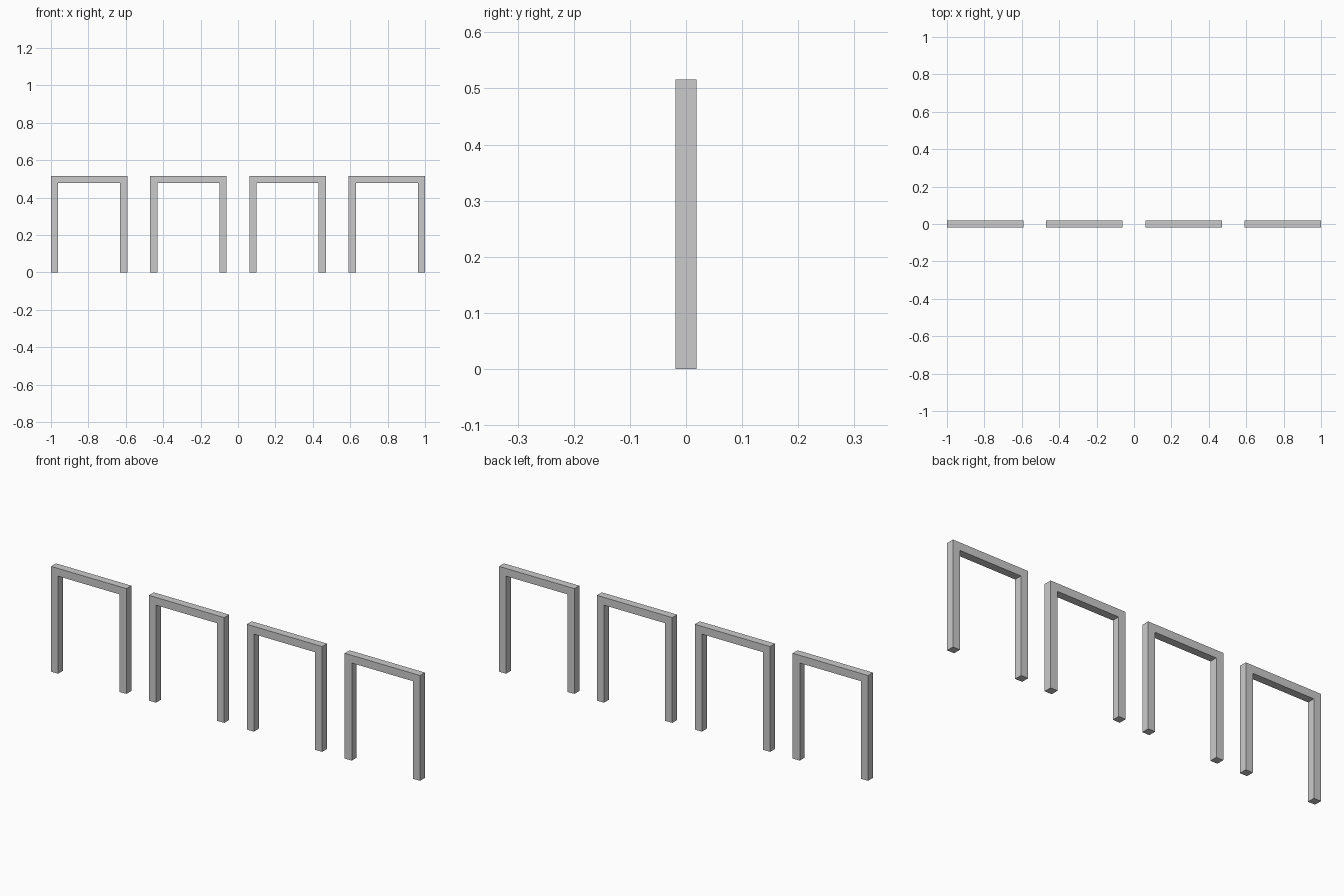
import bpy, bmesh

if "Cube" in bpy.data.objects:
    bpy.data.objects.remove(bpy.data.objects["Cube"])

WIDTH, HEIGHT, BAR = 0.408, 0.516, 0.038
COUNT = 4
PITCH = (2 - WIDTH) / (COUNT - 1)


def arch_mesh():
    # Square-bar arch: upside-down U profile extruded in depth
    w, i, top = WIDTH / 2, WIDTH / 2 - BAR, HEIGHT - BAR
    profile = [(-w, 0), (-i, 0), (-i, top), (i, top),
               (i, 0), (w, 0), (w, HEIGHT), (-w, HEIGHT)]
    bm = bmesh.new()
    face = bm.faces.new([bm.verts.new((x, -BAR / 2, z)) for x, z in profile])
    ext = bmesh.ops.extrude_face_region(bm, geom=[face])
    verts = [g for g in ext["geom"] if isinstance(g, bmesh.types.BMVert)]
    bmesh.ops.translate(bm, verts=verts, vec=(0, BAR, 0))
    bmesh.ops.recalc_face_normals(bm, faces=bm.faces[:])
    mesh = bpy.data.meshes.new("arch_frame")
    bm.to_mesh(mesh)
    bm.free()
    return mesh


# Row of four identical arches
mesh = arch_mesh()
for n in range(COUNT):
    arch = bpy.data.objects.new(f"arch_frame_{n + 1}", mesh)
    arch.location.x = (n - (COUNT - 1) / 2) * PITCH
    bpy.context.collection.objects.link(arch)
